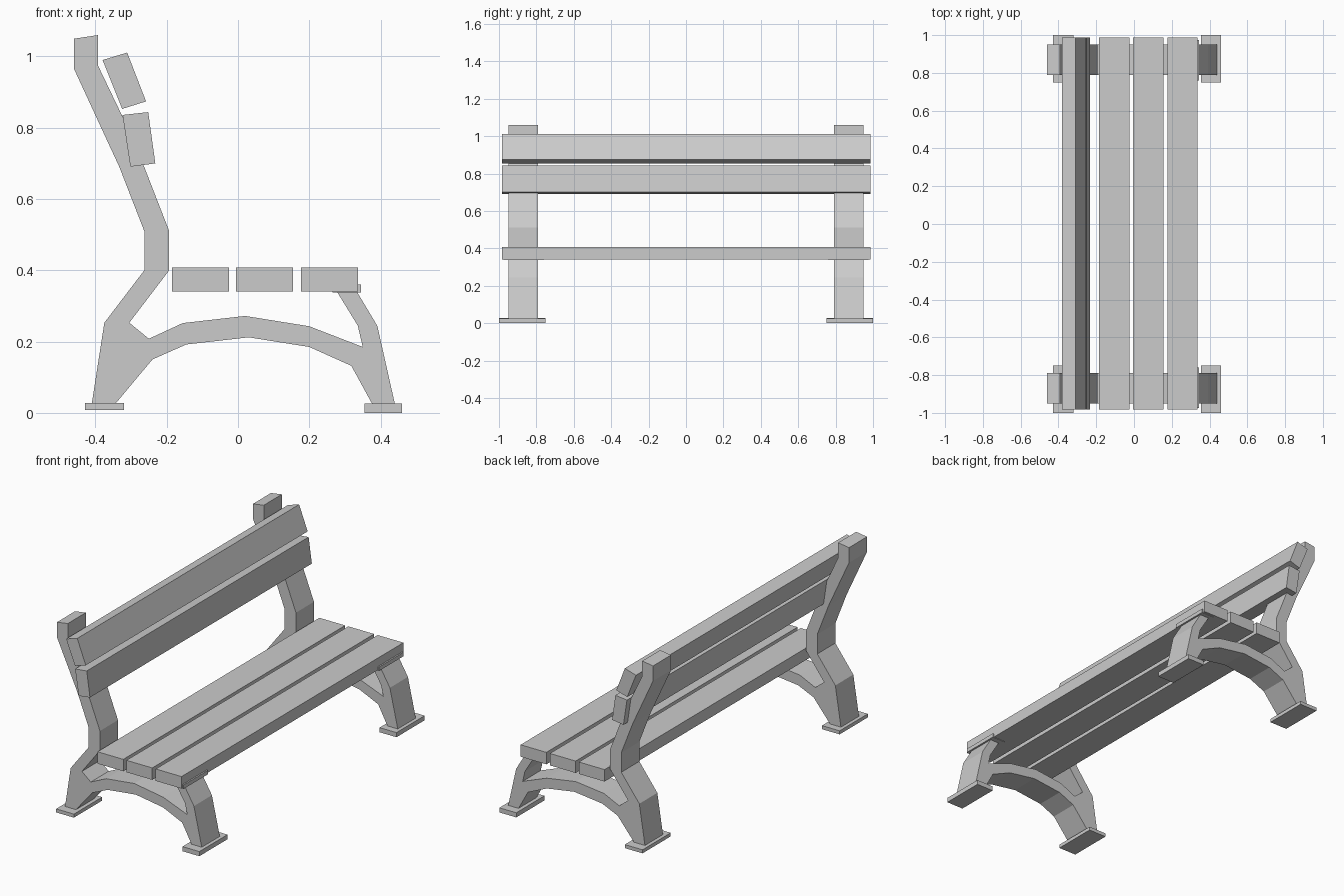
import bpy, bmesh


def prism(name, outline, y0, y1):
    """Extrude an (x, z) outline from y0 to y1."""
    bm = bmesh.new()
    face = bm.faces.new([bm.verts.new((x, y0, z)) for x, z in outline])
    ext = bmesh.ops.extrude_face_region(bm, geom=[face])
    verts = [g for g in ext["geom"] if isinstance(g, bmesh.types.BMVert)]
    bmesh.ops.translate(bm, verts=verts, vec=(0, y1 - y0, 0))
    bmesh.ops.recalc_face_normals(bm, faces=bm.faces)
    mesh = bpy.data.meshes.new(name)
    bm.to_mesh(mesh)
    bm.free()
    obj = bpy.data.objects.new(name, mesh)
    bpy.context.collection.objects.link(obj)
    return obj


def rect(x0, x1, z0, z1):
    return [(x0, z0), (x1, z0), (x1, z1), (x0, z1)]


# Cast side frame: back post, arch and front leg in one outline
frame = [
    (-0.46, 1.05), (-0.393, 1.06), (-0.393, 0.975), (-0.322, 0.827),
    (-0.263, 0.69), (-0.193, 0.51), (-0.193, 0.40), (-0.305, 0.253),
    (-0.25, 0.208), (-0.155, 0.252), (0.02, 0.272), (0.20, 0.243),
    (0.35, 0.185), (0.336, 0.245), (0.277, 0.341), (0.333, 0.341),
    (0.391, 0.244), (0.44, 0.026), (0.376, 0.026), (0.318, 0.132),
    (0.20, 0.185), (0.03, 0.212), (-0.145, 0.192), (-0.24, 0.15),
    (-0.342, 0.028), (-0.41, 0.028), (-0.375, 0.253), (-0.263, 0.40),
    (-0.263, 0.51), (-0.333, 0.69), (-0.46, 0.965),
]

for side, s in (("near", -1), ("far", 1)):
    prism(f"{side}_side_frame", frame, s * 0.79, s * 0.95)
    # Foot plates and seat bracket
    prism(f"{side}_back_foot", rect(-0.43, -0.32, 0.008, 0.028), s * 0.75, s)
    prism(f"{side}_front_foot", rect(0.355, 0.46, 0.0, 0.026), s * 0.75, s)
    prism(f"{side}_seat_bracket", rect(0.265, 0.345, 0.338, 0.36), s * 0.76, s * 0.975)

# Seat slats
for i, x in enumerate((-0.185, -0.005, 0.177)):
    prism(f"seat_slat_{i + 1}", rect(x, x + 0.16, 0.341, 0.408), -0.983, 0.987)

# Tilted backrest slats
prism("upper_back_slat",
      [(-0.38, 0.99), (-0.311, 1.011), (-0.258, 0.874), (-0.325, 0.853)], -0.983, 0.987)
prism("lower_back_slat",
      [(-0.324, 0.836), (-0.252, 0.844), (-0.232, 0.70), (-0.302, 0.691)], -0.983, 0.987)
